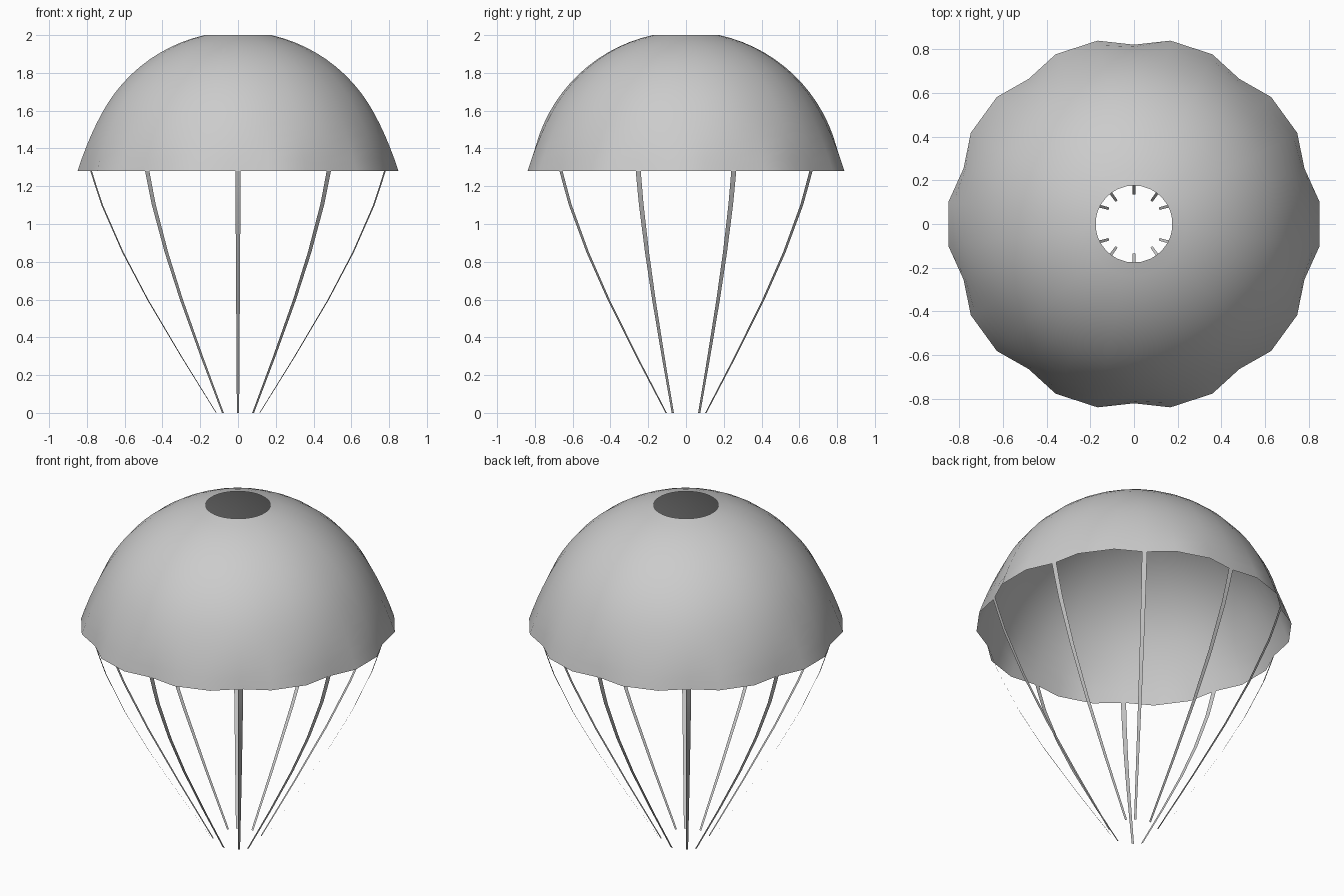
import bpy
from math import sin, cos, radians, sqrt, acos
from mathutils import Vector

if "Cube" in bpy.data.objects:
    bpy.data.objects.remove(bpy.data.objects["Cube"])


def make_object(name, verts, faces):
    mesh = bpy.data.meshes.new(name)
    mesh.from_pydata(verts, [], faces)
    mesh.polygons.foreach_set("use_smooth", [True] * len(faces))
    mesh.update()
    obj = bpy.data.objects.new(name, mesh)
    bpy.context.collection.objects.link(obj)
    return obj


RIM_Z, TOP_Z = 1.28, 2.0
CENTRE_Z, RADIUS = 1.194, 0.825   # sphere the canopy follows

# Canopy: spherical dome with a vent hole, flaring into ten scallops at the rim
columns = []
for gore in range(10):
    for offset, flare in ((0, 0), (11.2, 1), (24.8, 1)):
        columns.append((radians(18 + 36 * gore + offset), flare))
n = len(columns)
rows = 16
a_rim = acos((RIM_Z - CENTRE_Z) / RADIUS)
a_top = acos((TOP_Z - CENTRE_Z) / RADIUS)
verts = []
for i in range(rows + 1):
    a = a_rim + (a_top - a_rim) * i / rows
    z = CENTRE_Z + RADIUS * cos(a)
    fade = max(0, 1 - (z - RIM_Z) / 0.32) ** 2
    for angle, flare in columns:
        r = RADIUS * sin(a) + 0.035 * flare * fade
        verts.append((r * cos(angle), r * sin(angle), z))
faces = [(i * n + j, i * n + (j + 1) % n, (i + 1) * n + (j + 1) % n, (i + 1) * n + j)
         for i in range(rows) for j in range(n)]
make_object("canopy", verts, faces)

# Straps: flat tapering ribbons bowing from the rim pinches to the harness
profile = ((0, 0), (0.3, 0.28), (0.6, 0.547), (0.85, 0.745),
           (1.1, 0.91), (1.2, 0.96), (1.285, 1.0))
ends = [(sx * x, sy * y, 18 if x > 0.1 else 54, sx, sy)
        for x, y in ((0.115, 0.07), (0.08, 0.105)) for sx in (1, -1) for sy in (1, -1)]
ends += [(0, sy * 0.135, 90, 1, sy) for sy in (1, -1)]
for k, (bx, by, deg, sx, sy) in enumerate(ends):
    radial = Vector((sx * cos(radians(deg)), sy * sin(radians(deg)), 0))
    side = Vector((-radial.y, radial.x, 0))
    bottom = Vector((bx, by, 0))
    top = radial * 0.819
    verts = []
    for z, f in profile:
        p = bottom.lerp(top, f) + Vector((0, 0, z))
        half = 0.006 + 0.008 * z / RIM_Z
        verts += [p - side * half, p + side * half]
    faces = [(2 * i, 2 * i + 1, 2 * i + 3, 2 * i + 2) for i in range(len(profile) - 1)]
    make_object(f"strap_{k + 1}", verts, faces)
